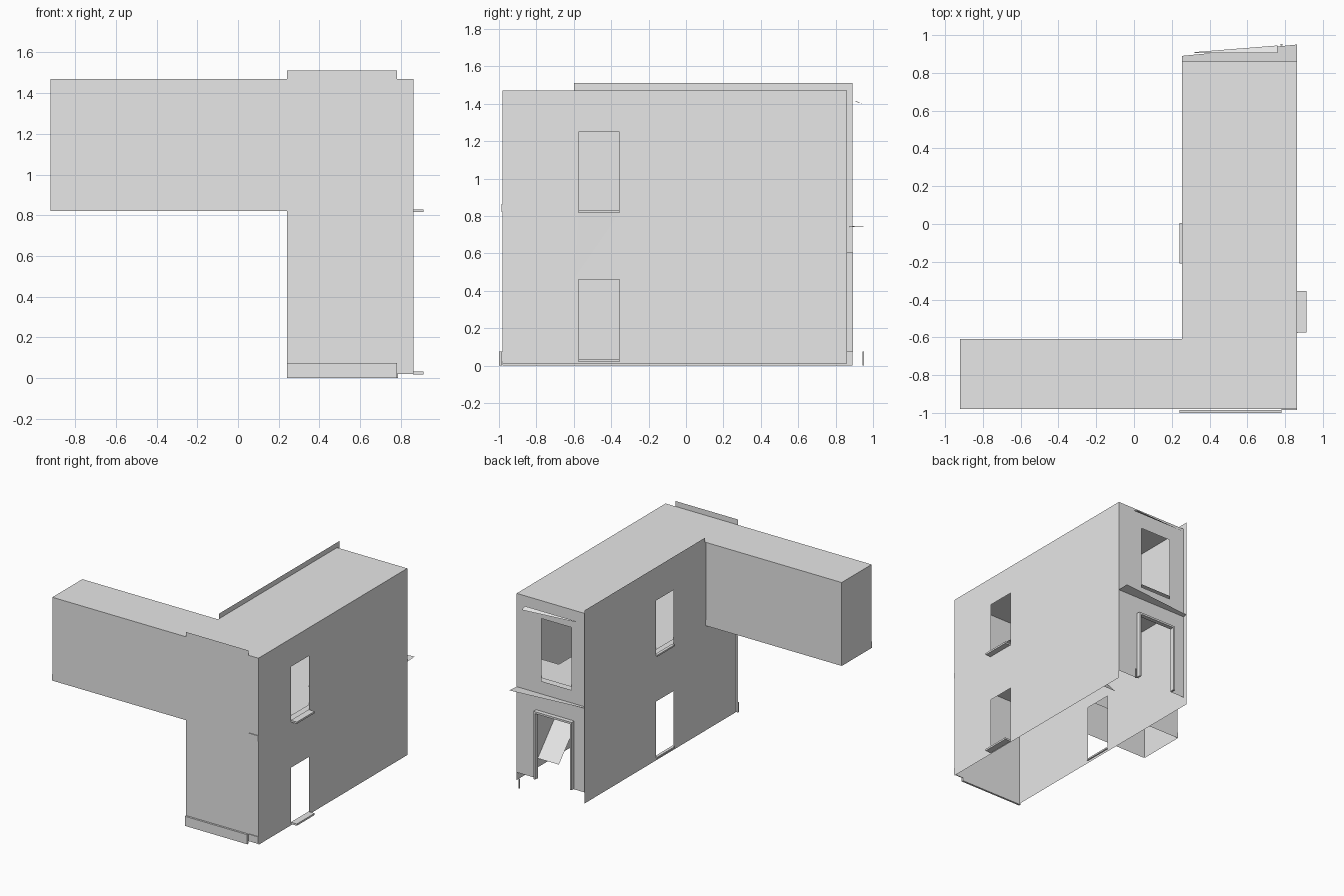
import bpy

if "Cube" in bpy.data.objects:
    bpy.data.objects.remove(bpy.data.objects["Cube"])

plaster = bpy.data.materials.new("grey plaster")
plaster.diffuse_color = (0.8, 0.8, 0.8, 1)
plaster.use_nodes = True
plaster.node_tree.nodes["Principled BSDF"].inputs["Base Color"].default_value = plaster.diffuse_color


def mesh_object(name, verts, faces):
    me = bpy.data.meshes.new(name)
    me.from_pydata(verts, [], faces)
    me.materials.append(plaster)
    ob = bpy.data.objects.new(name, me)
    bpy.context.collection.objects.link(ob)
    return ob


def sheet(name, axis, at, rect, holes=(), flip=False):
    """Flat panel normal to an axis, rect and holes = (a0, a1, b0, b1)."""
    a_cuts = sorted({rect[0], rect[1], *[h[i] for h in holes for i in (0, 1)]})
    b_cuts = sorted({rect[2], rect[3], *[h[i] for h in holes for i in (2, 3)]})
    place = {"x": lambda a, b: (at, a, b), "y": lambda a, b: (a, at, b),
             "z": lambda a, b: (a, b, at)}[axis]
    verts = [place(a, b) for a in a_cuts for b in b_cuts]
    n, faces = len(b_cuts), []
    for i in range(len(a_cuts) - 1):
        for j in range(n - 1):
            ca, cb = (a_cuts[i] + a_cuts[i + 1]) / 2, (b_cuts[j] + b_cuts[j + 1]) / 2
            if any(h[0] < ca < h[1] and h[2] < cb < h[3] for h in holes):
                continue
            f = [i * n + j, (i + 1) * n + j, (i + 1) * n + j + 1, i * n + j + 1]
            faces.append(f[::-1] if flip else f)
    return mesh_object(name, verts, faces)


def box(name, x0, x1, y0, y1, z0, z1):
    verts = [(x, y, z) for x in (x0, x1) for y in (y0, y1) for z in (z0, z1)]
    faces = [(0, 1, 3, 2), (4, 6, 7, 5), (0, 4, 5, 1), (2, 3, 7, 6), (0, 2, 6, 4), (1, 5, 7, 3)]
    return mesh_object(name, verts, faces)


L, R, F, B = 0.255, 0.863, -0.98, 0.86      # main block sides
W, WB, TOP = -0.92, -0.61, 1.47             # wing end, wing back, roof

# Main block walls with openings
sheet("right_wall", "x", R, (F, B, 0.01, TOP),
      [(-0.575, -0.355, 0.82, 1.25), (-0.575, -0.355, 0.02, 0.46)])
sheet("left_wall", "x", L, (WB, 0.89, 0.0, 1.51),
      [(-0.21, 0.005, 0.82, 1.25), (-0.21, 0.005, 0.02, 0.46), (WB, -0.6, TOP, 1.51)], True)
sheet("left_wall_under_wing", "x", L, (F, WB, 0.0, 0.82), flip=True)
sheet("back_wall", "y", B, (L, R, 0.07, TOP),
      [(0.39, 0.65, 0.84, 1.33), (0.38, 0.68, 0.07, 0.59)], True)
sheet("front_wall", "y", F, (L, R, 0.02, TOP))
sheet("front_facing_panel", "y", F - 0.004, (0.24, 0.78, 0.0, 1.51))
sheet("main_roof", "z", TOP, (L, R, F, B))

# Wing, open underneath
sheet("wing_front", "y", F, (W, L, 0.82, TOP))
sheet("wing_back", "y", WB, (W, L, 0.82, TOP), flip=True)
sheet("wing_end", "x", W, (F, WB, 0.82, TOP), flip=True)
sheet("wing_roof", "z", TOP, (W, L, F, WB))
sheet("wing_front_band", "y", F - 0.004, (W, L, 0.82, 0.865))
sheet("wing_back_band", "y", WB + 0.004, (W, L, 0.82, 0.865), flip=True)
sheet("wing_end_band", "x", W - 0.004, (F, WB, 0.82, 0.865), flip=True)

# Upper floor with stairwell, and the stair ramp
well = [(0.68, R, -0.1, 0.6)]
sheet("upper_floor", "z", 0.865, (L, R, F, B), well)
sheet("lower_ceiling", "z", 0.82, (L, R, F, B), well, True)
mesh_object("stair_ramp", [(0.68, 0.6, 0.08), (R, 0.6, 0.08), (R, -0.1, 0.865), (0.68, -0.1, 0.865)],
            [(0, 1, 2, 3)])

# Plinth and floor edges on the front corner
box("front_plinth", 0.24, 0.78, -1.0, F - 0.005, 0.0, 0.075)
box("corner_plinth", 0.78, R, F - 0.006, F, 0.02, 0.075)
box("corner_floor_edge", 0.78, R, F - 0.006, F, 0.82, 0.865)

# Sills
for level, z in (("lower", 0.018), ("upper", 0.815)):
    box(level + "_right_sill", R - 0.003, 0.912, -0.575, -0.355, z, z + 0.014)
    box(level + "_left_sill", 0.242, L + 0.01, -0.21, 0.005, z, z + 0.012)
mesh_object("sill_bracket", [(R + 0.002, -0.6, 0.46), (R + 0.004, -0.355, 0.815), (R + 0.004, -0.575, 0.815)],
            [(0, 1, 2)])

# Back canopy, door frame and small trim
mesh_object("back_canopy", [(L, B, 0.74), (R, B, 0.74), (R, 0.95, 0.745), (L, 0.89, 0.745)], [(0, 1, 2, 3)])
for side, x in (("left", 0.365), ("right", 0.68)):
    box(side + "_door_jamb", x, x + 0.015, B, 0.893, 0.075, 0.605)
box("door_lintel", 0.365, 0.695, B, 0.893, 0.59, 0.605)
mesh_object("window_hood", [(0.32, 0.905, 1.415), (0.76, 0.905, 1.415), (0.76, 0.945, 1.4), (0.32, 0.91, 1.41)],
            [(0, 1, 2, 3)])
box("back_post", 0.775, 0.785, 0.945, 0.952, 0.0, 0.075)
